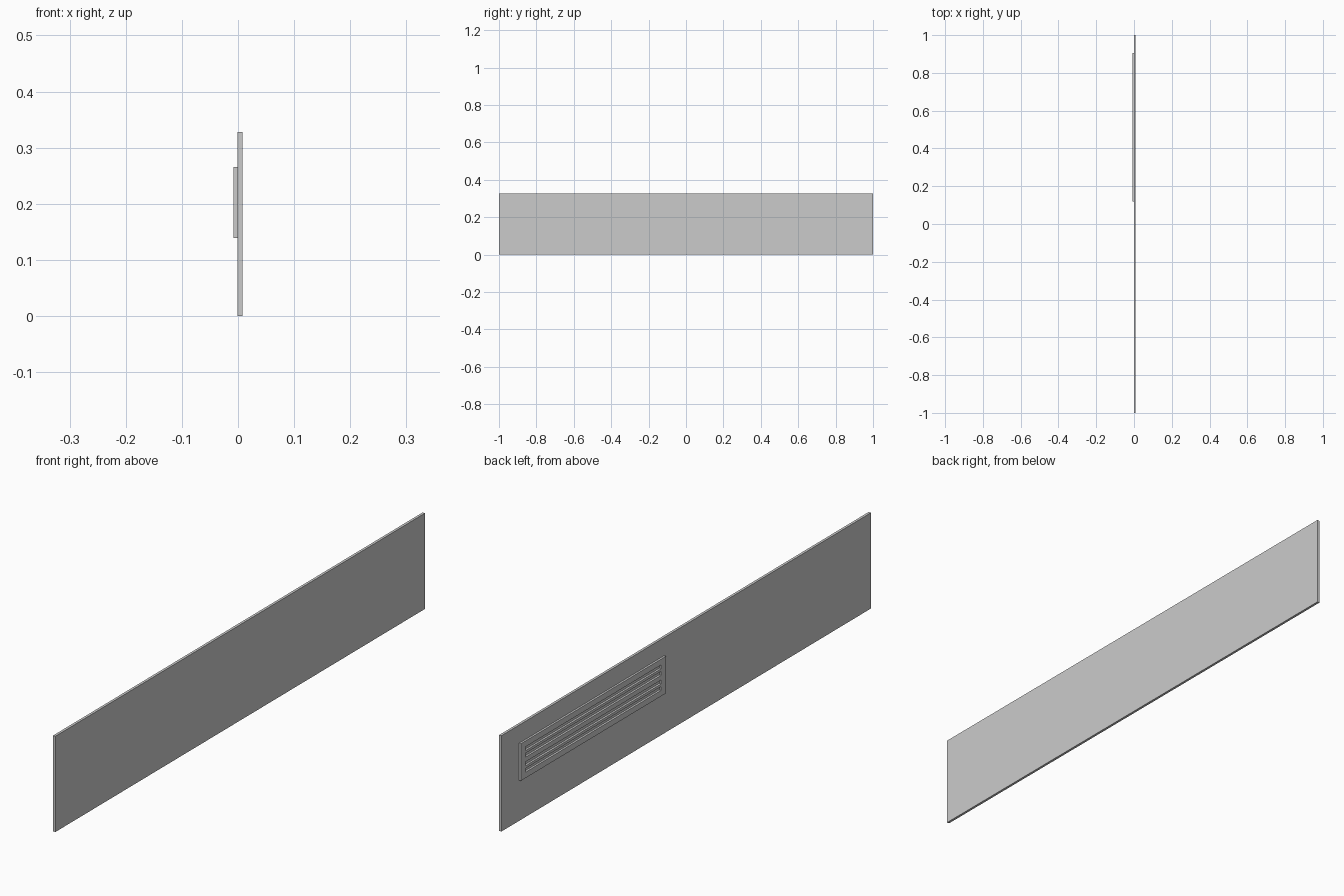
import bpy

if "Cube" in bpy.data.objects:
    bpy.data.objects.remove(bpy.data.objects["Cube"])


def box(name, x, y, z):
    """Box from (min, max) ranges on each axis."""
    bpy.ops.mesh.primitive_cube_add(
        size=1, location=[(a + b) / 2 for a, b in (x, y, z)])
    ob = bpy.context.object
    ob.name = name
    ob.scale = [b - a for a, b in (x, y, z)]
    bpy.ops.object.transform_apply(location=False, rotation=False, scale=True)
    return ob


FACE = -0.001            # panel surface that carries the vent
VENT_X = (-0.008, FACE)
Y0, Y1 = 0.12, 0.905     # vent outline
Z0, Z1 = 0.139, 0.266
SIDE, EDGE = 0.026, 0.020

# Long flat wall panel
box("wall_panel", (FACE, 0.008), (-1, 1), (0, 0.328))

# Vent frame
box("vent_frame_top", VENT_X, (Y0, Y1), (Z1 - EDGE, Z1))
box("vent_frame_bottom", VENT_X, (Y0, Y1), (Z0, Z0 + EDGE))
for name, a in (("vent_frame_near", Y0), ("vent_frame_far", Y1 - SIDE)):
    box(name, VENT_X, (a, a + SIDE), (Z0 + EDGE, Z1 - EDGE))

# Horizontal bars leaving four slots, with a wider bar in the middle
mid = (Z0 + Z1) / 2
for name, offset, height in (("vent_bar_lower", -0.026, 0.009),
                             ("vent_bar_middle", 0.0, 0.016),
                             ("vent_bar_upper", 0.026, 0.009)):
    z = mid + offset
    box(name, VENT_X, (Y0 + SIDE, Y1 - SIDE), (z - height / 2, z + height / 2))
